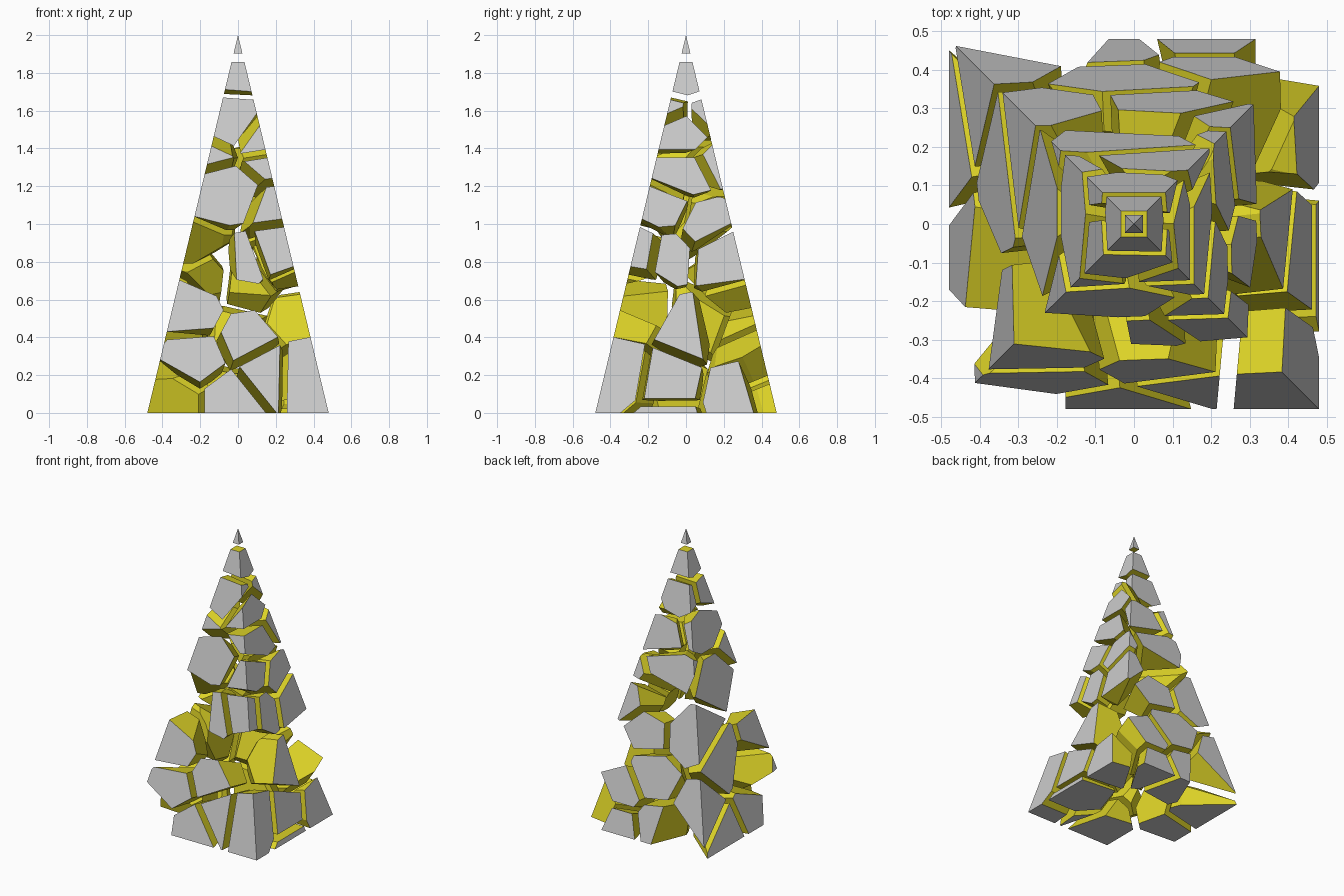
import bpy, bmesh
from mathutils import Vector

if "Cube" in bpy.data.objects:
    bpy.data.objects.remove(bpy.data.objects["Cube"])

HALF, HEIGHT, GAP = 0.48, 2.0, 0.022

# Shard centres (x, y, z), grouped by the region of the spire
SHARDS = {
    "tip_shard": [(0, 0, 1.96), (0, 0, 1.80)],
    "upper_shard": [(-.02, -.06, 1.55), (.09, -.01, 1.46), (0, .09, 1.54),
                    (-.10, .02, 1.36), (.05, .12, 1.32), (.12, -.01, 1.27)],
    "middle_shard": [(-.03, -.15, 1.13), (-.17, .02, 1.0), (.15, -.10, 1.05),
                     (-.02, .16, 1.08), (.17, .07, .97), (.21, .15, .82),
                     (.18, -.20, .85), (.03, -.22, .80), (.23, -.08, .84)],
    "lower_shard": [(.07, .24, .69), (-.20, .22, .72), (-.30, .10, .50),
                    (-.24, -.28, .53), (-.22, -.33, .28), (.04, -.28, .38),
                    (.28, 0, .44), (0, .32, .40)],
    "base_shard": [(.14, -.32, .20), (.35, -.12, .16), (.36, -.34, .20),
                   (-.05, -.37, .06), (.36, -.12, -.06), (.40, .30, .08),
                   (.20, .33, .26), (.20, .42, .04), (-.05, .36, .10),
                   (-.37, .36, .25), (-.40, .22, .05), (-.33, -.08, .13)],
}
# Centres of pieces that have fallen out and leave holes
MISSING = [(-.12, -.25, .80), (.02, .20, .90), (-.35, -.37, .06),
           (.28, -.25, .58), (0, -.17, .62), (.42, .42, .12),
           (.32, .20, .48), (-.22, .43, .08), (-.35, -.17, .36),
           (0, 0, .15), (0, .05, .50), (0, 0, .70)]

# Yellow for the broken inner faces
yellow = bpy.data.materials.new("broken_face")
yellow.diffuse_color = (0.72, 0.65, 0.02, 1)
yellow.use_nodes = True
yellow.node_tree.nodes["Principled BSDF"].inputs["Base Color"].default_value = yellow.diffuse_color


def spire():
    """Solid four-sided spire that every shard is cut from."""
    bm = bmesh.new()
    base = [bm.verts.new((x * HALF, y * HALF, 0))
            for x, y in ((-1, -1), (1, -1), (1, 1), (-1, 1))]
    top = bm.verts.new((0, 0, HEIGHT))
    bm.faces.new(base[::-1])
    for i in range(4):
        bm.faces.new((base[i], base[(i + 1) % 4], top))
    return bm


def shard(name, centre, centres):
    """Trim the spire to the space nearest one centre, less half a crack."""
    bm = spire()
    for other in centres:
        if other == centre:
            continue
        normal = (other - centre).normalized()
        point = (other + centre) / 2 - normal * GAP
        cut = bmesh.ops.bisect_plane(
            bm, geom=bm.verts[:] + bm.edges[:] + bm.faces[:], dist=1e-6,
            plane_co=point, plane_no=normal, clear_outer=True)["geom_cut"]
        edges = [e for e in cut
                 if isinstance(e, bmesh.types.BMEdge) and e.is_boundary]
        if len(edges) > 2:
            bmesh.ops.edgeloop_fill(bm, edges=edges, mat_nr=1)
    if len(bm.faces) < 4:
        bm.free()
        return
    bmesh.ops.recalc_face_normals(bm, faces=bm.faces[:])
    mesh = bpy.data.meshes.new(name)
    bm.to_mesh(mesh)
    bm.free()
    mesh.materials.append(None)      # grey outer skin
    mesh.materials.append(yellow)    # broken inside
    bpy.context.collection.objects.link(bpy.data.objects.new(name, mesh))


# Build every remaining shard
groups = {n: [Vector(p) for p in pts] for n, pts in SHARDS.items()}
everything = [p for pts in groups.values() for p in pts]
everything += [Vector(p) for p in MISSING]
for group, points in groups.items():
    for i, p in enumerate(points, 1):
        shard(f"{group}_{i:02d}", p, everything)
